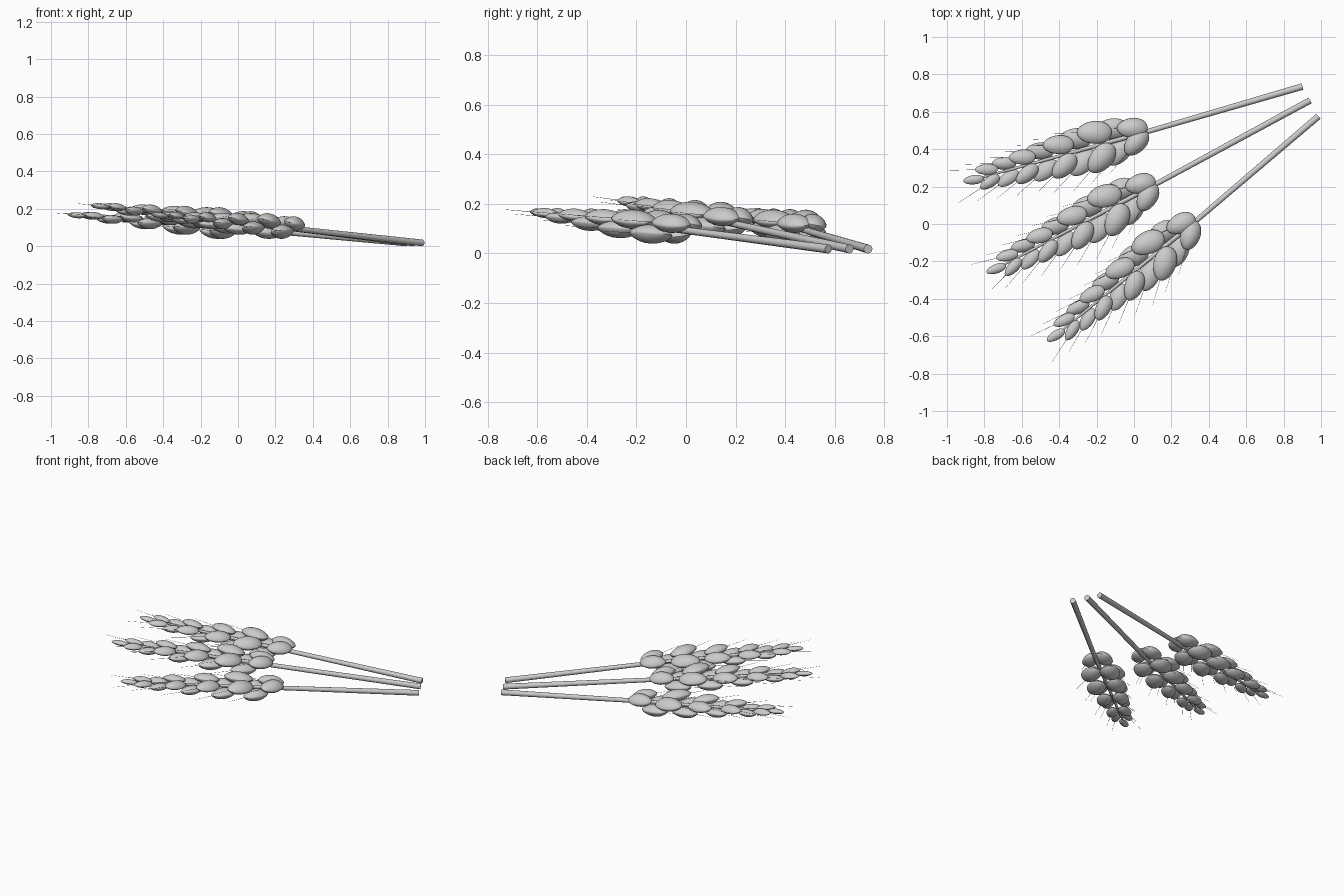
import bpy, bmesh, math
from mathutils import Vector, Matrix

if "Cube" in bpy.data.objects:
    bpy.data.objects.remove(bpy.data.objects["Cube"])

mat = bpy.data.materials.new("wheat_grey")
mat.diffuse_color = (0.6, 0.6, 0.6, 1)
mat.use_nodes = True
mat.node_tree.nodes["Principled BSDF"].inputs["Base Color"].default_value = mat.diffuse_color


def finish(bm, name):
    me = bpy.data.meshes.new(name)
    bm.to_mesh(me)
    bm.free()
    ob = bpy.data.objects.new(name, me)
    bpy.context.collection.objects.link(ob)
    me.materials.append(mat)
    bpy.ops.object.select_all(action='DESELECT')
    bpy.context.view_layer.objects.active = ob
    ob.select_set(True)
    bpy.ops.object.shade_smooth_by_angle(angle=math.radians(45))
    return ob


def rod(bm, a, b, r1, r2, sides):
    d = b - a
    m = Matrix.Translation((a + b) / 2) @ d.to_track_quat('Z', 'Y').to_matrix().to_4x4()
    bmesh.ops.create_cone(bm, cap_ends=True, segments=sides, radius1=r1, radius2=r2,
                          depth=d.length, matrix=m)


def grain(bm, m, length, width, thick):
    # lens-shaped kernel with a sharp rim and a slightly narrower tip (+x)
    vs = bmesh.ops.create_uvsphere(bm, u_segments=20, v_segments=12, radius=1)["verts"]
    for v in vs:
        x, y, z = v.co
        z = math.copysign(abs(z) ** 1.4, z)
        y *= 1 - 0.1 * x
        v.co = m @ Vector((x * length / 2, y * width / 2, z * thick / 2))


def wheat(tag, foot, base, tip):
    foot, base, tip = Vector(foot), Vector(base), Vector(tip)
    ax = (tip - base).normalized()
    ay = Vector((0, 0, 1)).cross(ax).normalized()
    az = ax.cross(ay)
    total = (tip - base).length
    frame = Matrix((ax, ay, az)).transposed().to_4x4()
    frame.translation = base

    # stem, continuing thinly through the ear
    bm = bmesh.new()
    rod(bm, foot, base, 0.018, 0.014, 14)
    rod(bm, base, base + ax * total * 0.9, 0.014, 0.006, 10)
    finish(bm, "stem_" + tag)

    kernels, awns = bmesh.new(), bmesh.new()

    def kernel(off, splay, roll, length, width, thick, awn):
        m = (frame @ Matrix.Translation(off)
             @ Matrix.Rotation(math.radians(splay), 4, 'Z')
             @ Matrix.Rotation(math.radians(roll), 4, 'X'))
        grain(kernels, m, length, width, thick)
        if awn:
            rod(awns, m @ Vector((length * 0.45, 0, 0)),
                m @ Vector((length * 0.5 + awn, 0, 0)), 0.0012, 0.0005, 4)

    # nine pairs of kernels, alternately raised and lowered
    n = 9
    for side in (-1, 1):
        for k in range(n):
            size = 1 - max(0, k - 2) / (n - 3)
            fit = (0.88, 0.95)[k] if k < 2 else 1
            lateral = (0.040, 0.062)[k] if k < 2 else 0.035 + 0.037 * size
            up = 1 if k % 2 == 0 else -1
            splay = -14 if side < 0 else 18 + 16 * size
            kernel(Vector((0.078 + 0.1015 * k, side * lateral,
                           up * (0.004 + 0.022 * size))),
                   splay, -side * up * 10,
                   (0.122 + 0.066 * size) * fit, (0.060 + 0.065 * size) * fit,
                   0.040 + 0.036 * size, 0.14)
    # single kernel at the end of the ear
    kernel(Vector((total - 0.055, 0.0, 0.0)), -8, 0, 0.112, 0.05, 0.032, 0)
    finish(kernels, "kernels_" + tag)
    finish(awns, "awns_" + tag)


# three stalks fanned out from the gathered stem ends
wheat("back", (0.90, 0.735, 0.018), (0.075, 0.495, 0.09), (-0.91, 0.222, 0.17))
wheat("middle", (0.94, 0.66, 0.018), (0.12, 0.215, 0.115), (-0.785, -0.265, 0.22))
wheat("front", (0.985, 0.575, 0.018), (0.335, 0.02, 0.09), (-0.46, -0.63, 0.17))
